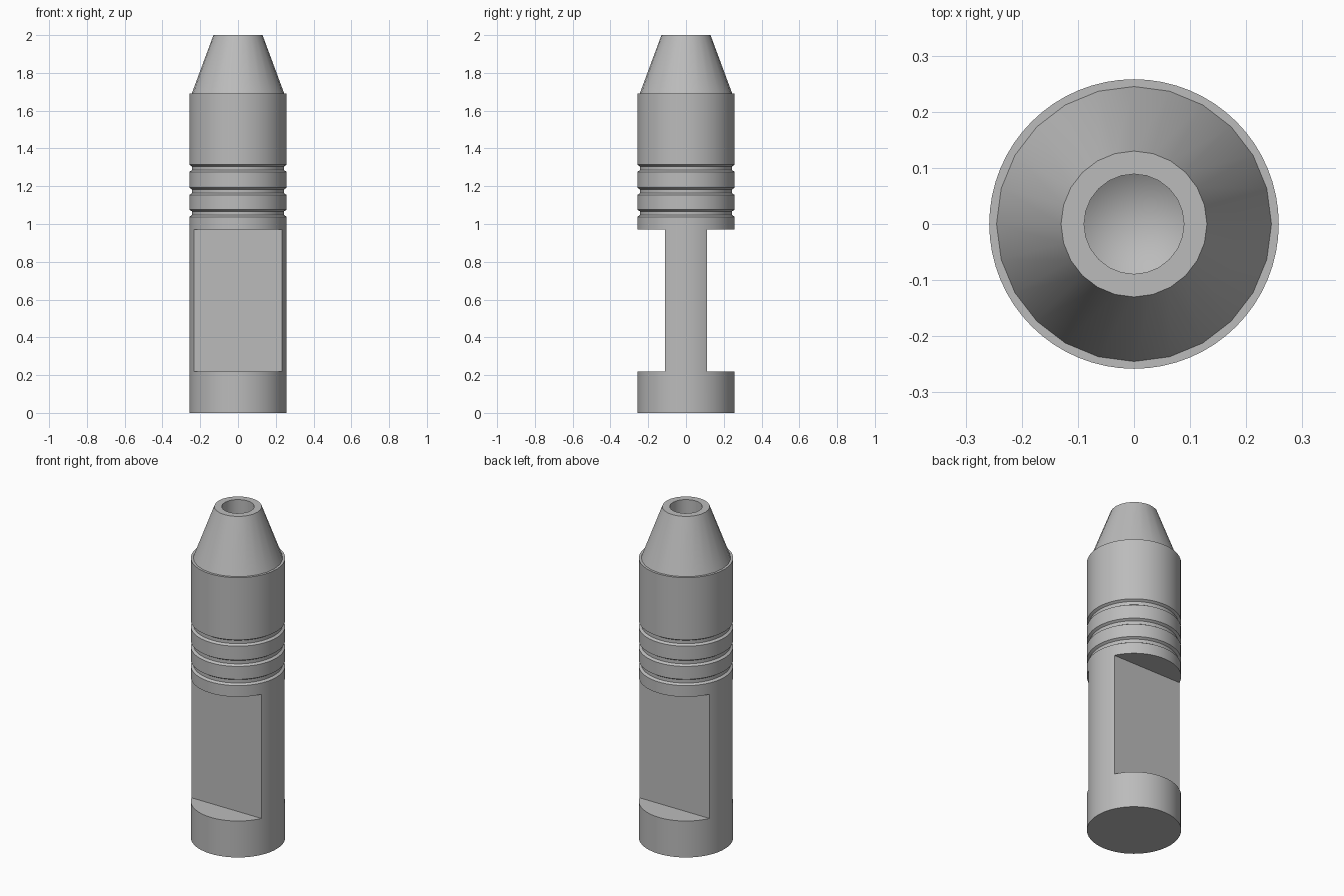
import bpy, bmesh, math

cube = bpy.data.objects.get("Cube")
if cube:
    bpy.data.objects.remove(cube)

steel = bpy.data.materials.new("grey steel")
steel.use_nodes = True
GREY = (0.5, 0.5, 0.5, 1)
steel.diffuse_color = GREY
steel.node_tree.nodes["Principled BSDF"].inputs["Base Color"].default_value = GREY


def make_object(name, bm):
    bmesh.ops.recalc_face_normals(bm, faces=bm.faces)
    mesh = bpy.data.meshes.new(name)
    bm.to_mesh(mesh)
    bm.free()
    obj = bpy.data.objects.new(name, mesh)
    bpy.context.collection.objects.link(obj)
    mesh.materials.append(steel)
    return obj


def lathe(name, profile, sides):
    """Spin a (radius, height) profile that starts and ends on the axis."""
    bm = bmesh.new()
    verts = [bm.verts.new((r, 0, z)) for r, z in profile]
    edges = [bm.edges.new(pair) for pair in zip(verts, verts[1:])]
    bmesh.ops.spin(bm, geom=verts + edges, cent=(0, 0, 0), axis=(0, 0, 1),
                   angle=math.tau, steps=sides, use_merge=True)
    bmesh.ops.remove_doubles(bm, verts=bm.verts, dist=1e-5)
    return make_object(name, bm)


def smooth(obj):
    bpy.ops.object.select_all(action="DESELECT")
    obj.select_set(True)
    bpy.context.view_layer.objects.active = obj
    bpy.ops.object.shade_smooth_by_angle(angle=math.radians(30))


# Body with three shallow grooves
R = 0.258
SHOULDER = 1.69
profile = [(0, 0), (R, 0)]
for z in (1.057, 1.173, 1.295):
    profile += [(R, z - 0.019), (R - 0.014, z - 0.01),
                (R - 0.014, z + 0.01), (R, z + 0.019)]
profile += [(R, SHOULDER), (0, SHOULDER)]
body = lathe("body", profile, 64)

# Wrench flats cut into the front and back
FLAT_Y, FLAT_LOW, FLAT_HIGH = 0.11, 0.22, 0.97
bpy.context.view_layer.objects.active = body
for side in (-1, 1):
    bm = bmesh.new()
    bmesh.ops.create_cube(bm, size=1)
    bmesh.ops.scale(bm, verts=bm.verts, vec=(1, 0.4, FLAT_HIGH - FLAT_LOW))
    bmesh.ops.translate(bm, verts=bm.verts,
                        vec=(0, side * (FLAT_Y + 0.2), (FLAT_LOW + FLAT_HIGH) / 2))
    cutter = make_object("flat_cutter", bm)
    cutter.hide_render = True
    cut = body.modifiers.new("flat", "BOOLEAN")
    cut.operation = "DIFFERENCE"
    cut.solver = "EXACT"
    cut.object = cutter
    bpy.ops.object.modifier_apply(modifier=cut.name)
    bpy.data.objects.remove(cutter)
smooth(body)

# Tapered nose with a drilled, cone-bottomed bore
nose = lathe("nose", [(0, SHOULDER), (0.245, SHOULDER), (0.13, 2), (0.089, 2),
                      (0.089, 1.8), (0, 1.74)], 24)
smooth(nose)
